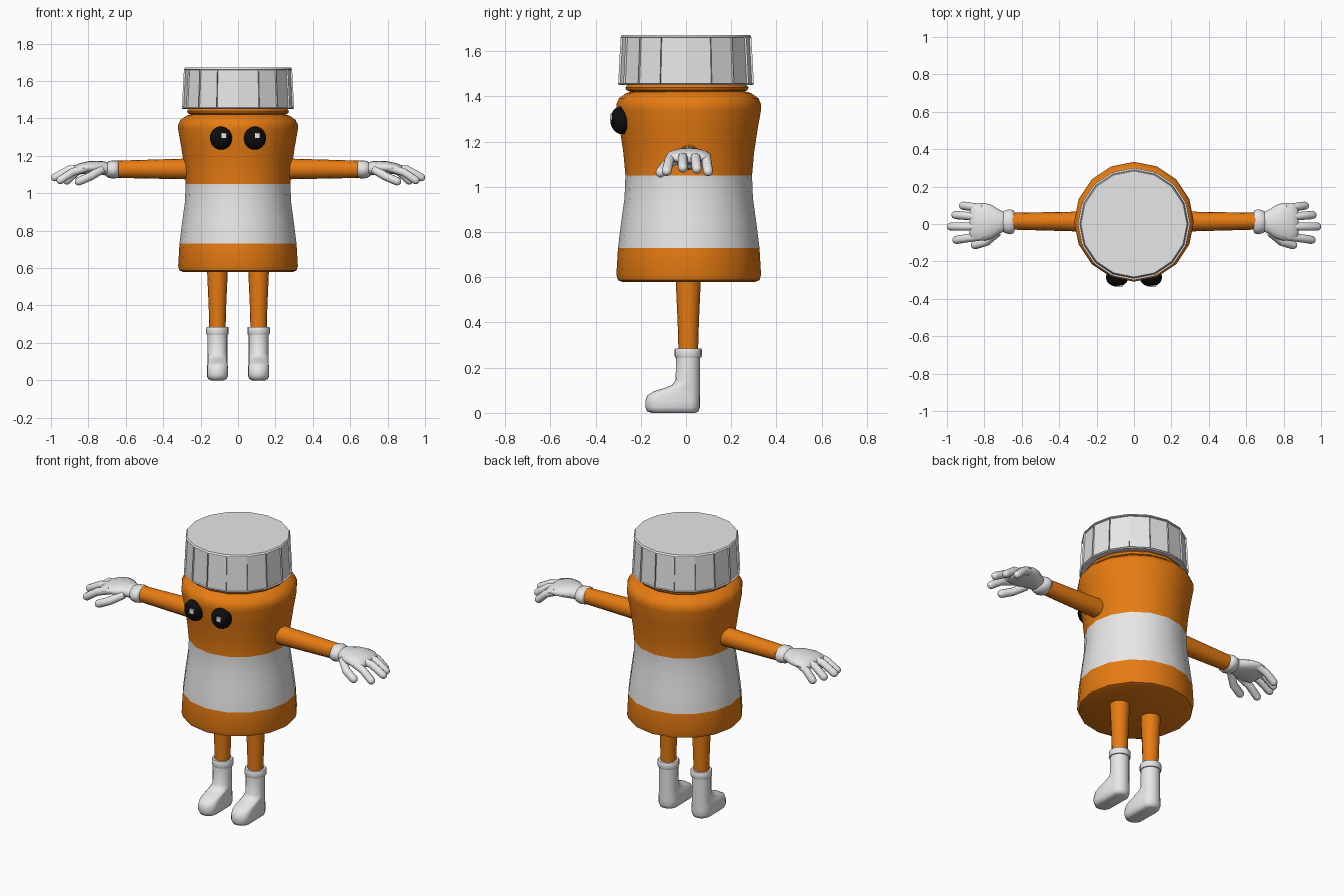
import bpy
import bmesh
from math import sin, cos, pi, radians
from mathutils import Vector

cube = bpy.data.objects.get("Cube")
if cube:
    bpy.data.objects.remove(cube)


def material(name, color, roughness=0.6):
    m = bpy.data.materials.new(name)
    m.use_nodes = True
    m.diffuse_color = (*color, 1)
    bsdf = m.node_tree.nodes["Principled BSDF"]
    bsdf.inputs["Base Color"].default_value = (*color, 1)
    bsdf.inputs["Roughness"].default_value = roughness
    return m


ORANGE = material("orange", (0.8, 0.2, 0.006))
WHITE = material("white", (0.8, 0.8, 0.8))
BLACK = material("black", (0.004, 0.004, 0.004))


def finish(name, bm, *mats, angle=35):
    bmesh.ops.recalc_face_normals(bm, faces=bm.faces[:])
    me = bpy.data.meshes.new(name)
    bm.to_mesh(me)
    bm.free()
    for m in mats:
        me.materials.append(m)
    ob = bpy.data.objects.new(name, me)
    bpy.context.collection.objects.link(ob)
    bpy.ops.object.select_all(action='DESELECT')
    ob.select_set(True)
    bpy.context.view_layer.objects.active = ob
    bpy.ops.object.shade_smooth_by_angle(angle=radians(angle))
    return ob


def loft(rings):
    """Skin a list of equal-length rings and cap both ends."""
    bm = bmesh.new()
    rows = [[bm.verts.new(p) for p in ring] for ring in rings]
    n = len(rows[0])
    for a, b in zip(rows, rows[1:]):
        for i in range(n):
            j = (i + 1) % n
            bm.faces.new((a[i], a[j], b[j], b[i]))
    bm.faces.new(rows[0])
    bm.faces.new(rows[-1])
    return bm


def circle(n):
    return [(cos(2 * pi * i / n), sin(2 * pi * i / n)) for i in range(n)]


def lathe(profile, x=0, y=0, n=16):
    return loft([[(x + r * c, y + r * s, z) for c, s in circle(n)]
                 for r, z in profile])


def limb(sections, side, n=16):
    """Loft along x through (x, y, z, y radius, z radius) ellipses."""
    return loft([[(side * x, y + ry * c, z + rz * s) for c, s in circle(n)]
                 for x, y, z, ry, rz in sections])


def finger(path, radius, side, n=10):
    """Bent tube with a rounded tip."""
    pts = [Vector(p) for p in path]
    dirs = [(pts[min(i + 1, len(pts) - 1)] - pts[max(i - 1, 0)]).normalized()
            for i in range(len(pts))]
    stations = [(p, d, radius) for p, d in zip(pts, dirs)]
    for a in (30, 55, 78):
        a = radians(a)
        stations.append((pts[-1] + dirs[-1] * radius * sin(a), dirs[-1], radius * cos(a)))
    rings = []
    for p, d, r in stations:
        q = d.to_track_quat('X', 'Z')
        ring = [p + q @ Vector((0, r * c, r * s)) for c, s in circle(n)]
        rings.append([(side * v.x, v.y, v.z) for v in ring])
    return loft(rings)


# Bottle body with a wrap-around label
BY = 0.012
bm = lathe([(0.295, 0.58), (0.313, 0.587), (0.32, 0.61), (0.313, 0.73), (0.298, 0.85),
            (0.284, 0.95), (0.28, 1.05), (0.289, 1.15), (0.304, 1.25), (0.32, 1.34),
            (0.32, 1.365), (0.308, 1.392), (0.275, 1.415), (0.25, 1.422),
            (0.25, 1.43)], y=BY)
for f in bm.faces:
    f.material_index = int(0.73 < f.calc_center_median().z < 1.05 and abs(f.normal.z) < 0.9)
finish("bottle_body", bm, ORANGE, WHITE)

# Neck and its ring
finish("neck_ring", lathe([(0.25, 1.42), (0.268, 1.428), (0.272, 1.44), (0.262, 1.452),
                           (0.25, 1.46)], y=0.004), ORANGE)

# Ridged cap: recessed slot in every side panel
bm = lathe([(0.265, 1.452), (0.295, 1.45), (0.3, 1.456), (0.289, 1.662),
            (0.283, 1.672)])
panels = [f for f in bm.faces if 1.52 < f.calc_center_median().z < 1.6]
bmesh.ops.inset_individual(bm, faces=panels, thickness=0.036)
bmesh.ops.recalc_face_normals(bm, faces=bm.faces[:])
bmesh.ops.inset_individual(bm, faces=panels, thickness=0.003, depth=-0.009)
finish("cap", bm, WHITE)

for side, word in ((1, "left"), (-1, "right")):
    # Eye and its square glint
    bm = bmesh.new()
    bmesh.ops.create_uvsphere(bm, u_segments=20, v_segments=12, radius=1)
    bmesh.ops.scale(bm, vec=(0.06, 0.05, 0.062), verts=bm.verts)
    bmesh.ops.translate(bm, vec=(side * 0.09, -0.285, 1.295), verts=bm.verts)
    finish(word + "_eye", bm, BLACK, angle=60)
    bm = bmesh.new()
    bmesh.ops.create_cube(bm, size=1)
    bmesh.ops.scale(bm, vec=(0.027, 0.009, 0.027), verts=bm.verts)
    bmesh.ops.translate(bm, vec=(side * 0.09 + 0.014, -0.3315, 1.308), verts=bm.verts)
    finish(word + "_eye_glint", bm, WHITE)

    # Leg
    lx, ly = side * 0.11, 0.01
    finish(word + "_leg", lathe([(0.043, 0.26), (0.047, 0.4), (0.056, 0.6)], lx, ly), ORANGE)

    # Boot: stacked outlines reaching from heel to toe
    rings = []
    for r, heel, toe, z in ((0.035, 0.04, -0.15, 0), (0.05, 0.055, -0.172, 0.007),
                            (0.057, 0.062, -0.18, 0.025), (0.057, 0.062, -0.18, 0.055),
                            (0.055, 0.062, -0.17, 0.078), (0.053, 0.062, -0.145, 0.094),
                            (0.053, 0.062, -0.095, 0.11), (0.053, 0.062, -0.06, 0.125),
                            (0.053, 0.062, -0.046, 0.145), (0.053, 0.062, -0.044, 0.25)):
        rings.append([(lx + r * c, (heel - r if s > 0 else toe + r) + r * s, z)
                      for c, s in circle(20)])
    finish(word + "_boot", loft(rings), WHITE, angle=50)
    finish(word + "_boot_cuff", lathe([(0.05, 0.245), (0.058, 0.246), (0.06, 0.25),
                                       (0.06, 0.28), (0.057, 0.285), (0.044, 0.285)],
                                      lx, ly), WHITE)

    # Arm
    finish(word + "_arm", limb([(0.25, 0.013, 1.13, 0.054, 0.056),
                                (0.65, 0.015, 1.128, 0.045, 0.046)], side), ORANGE)

    # Glove: wrist roll, palm, fingers and thumb
    finish(word + "_glove_cuff", limb([(0.638, 0.012, 1.127, 0.046, 0.04),
                                       (0.645, 0.012, 1.127, 0.062, 0.046),
                                       (0.665, 0.012, 1.127, 0.067, 0.049),
                                       (0.69, 0.012, 1.127, 0.06, 0.045),
                                       (0.705, 0.012, 1.127, 0.045, 0.036)], side),
           WHITE, angle=60)
    finish(word + "_palm", limb([(0.69, 0.012, 1.128, 0.05, 0.036),
                                 (0.72, 0.012, 1.134, 0.064, 0.037),
                                 (0.76, 0.012, 1.137, 0.09, 0.036),
                                 (0.8, 0.012, 1.137, 0.101, 0.034),
                                 (0.845, 0.01, 1.132, 0.1, 0.029),
                                 (0.87, 0.006, 1.128, 0.088, 0.022),
                                 (0.88, 0.005, 1.126, 0.06, 0.012)], side),
           WHITE, angle=60)
    fingers = (("little", 0.085, 0.098, 0.935, 1.068), ("ring", 0.038, 0.048, 0.975, 1.08),
               ("middle", -0.014, -0.014, 1.0, 1.085), ("index", -0.065, -0.085, 0.97, 1.07))
    for label, y0, y1, tip, z in fingers:
        end = tip - 0.021
        path = [(0.81, y0, 1.136),
                (0.81 + (end - 0.81) * 0.55, (y0 + y1) / 2, 1.127 if abs(y0) < 0.05 else 1.112),
                (end, y1, z)]
        finish(f"{word}_{label}_finger", finger(path, 0.022, side), WHITE, angle=60)
    finish(word + "_thumb", finger([(0.73, -0.045, 1.125), (0.79, -0.095, 1.09),
                                    (0.85, -0.112, 1.064)], 0.023, side), WHITE, angle=60)
